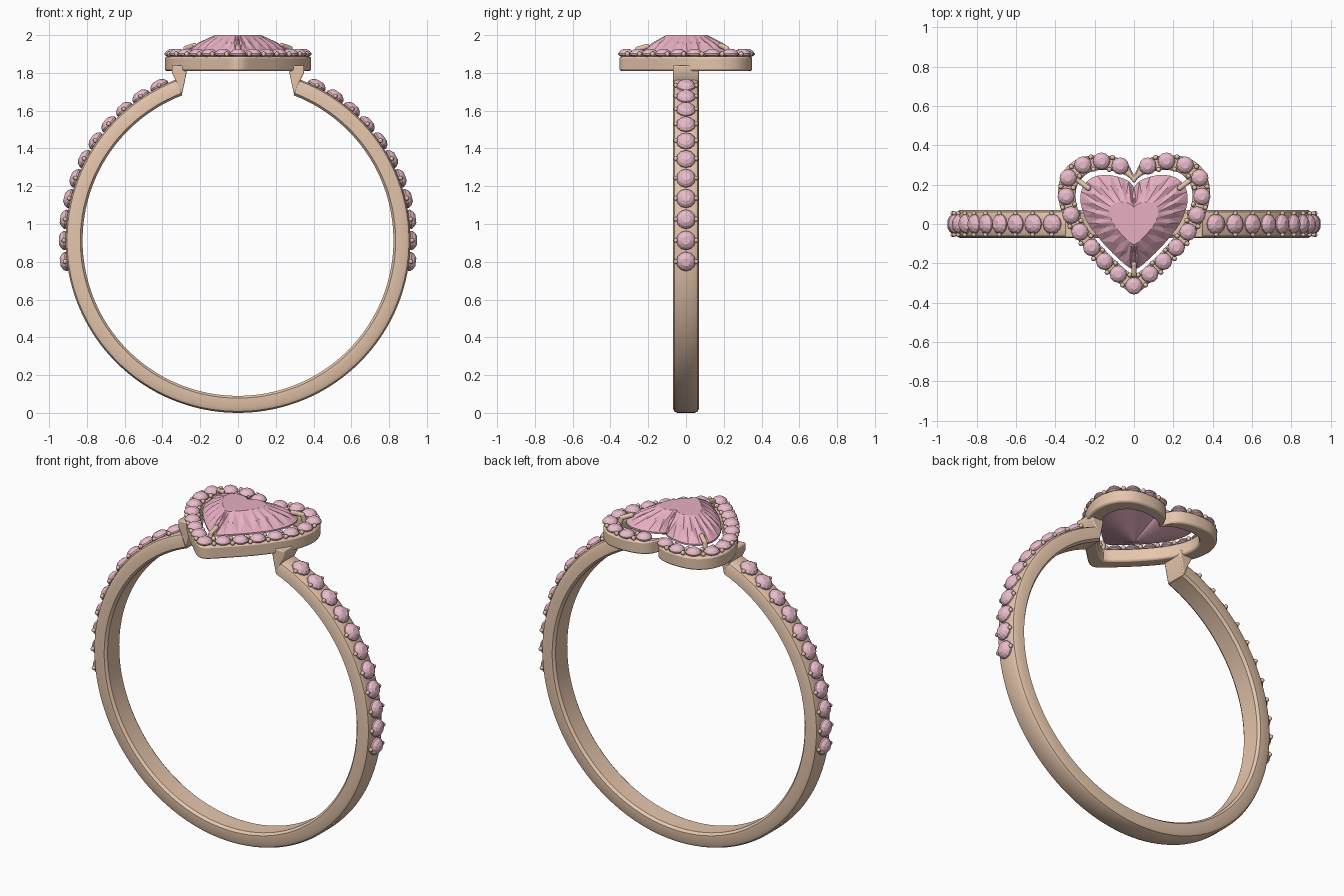
import bpy, bmesh, math
from mathutils import Vector, Matrix

if "Cube" in bpy.data.objects:
    bpy.data.objects.remove(bpy.data.objects["Cube"])

def material(name, rgb):
    m = bpy.data.materials.new(name)
    m.diffuse_color = (*rgb, 1)
    m.use_nodes = True
    m.node_tree.nodes["Principled BSDF"].inputs["Base Color"].default_value = m.diffuse_color
    return m

GOLD = material("rose_gold", (0.78, 0.56, 0.41))
PINK = material("pink_gem", (0.80, 0.43, 0.54))
PALE = material("pale_pink_gem", (0.82, 0.50, 0.60))

def finish(bm, name, mat, smooth=None, bevel=0):
    bmesh.ops.recalc_face_normals(bm, faces=bm.faces)
    me = bpy.data.meshes.new(name)
    bm.to_mesh(me)
    bm.free()
    me.materials.append(mat)
    ob = bpy.data.objects.new(name, me)
    bpy.context.collection.objects.link(ob)
    if bevel:
        b = ob.modifiers.new("bevel", 'BEVEL')
        b.width, b.segments, b.limit_method = bevel, 2, 'ANGLE'
        b.angle_limit = math.radians(50)
    if smooth:
        bpy.ops.object.select_all(action='DESELECT')
        ob.select_set(True)
        bpy.context.view_layer.objects.active = ob
        bpy.ops.object.shade_smooth_by_angle(angle=math.radians(smooth))
    return ob

def loft(bm, rings, closed=False, caps=True):
    """Skin a list of equal-length closed rings of points."""
    vs = [[bm.verts.new(p) for p in r] for r in rings]
    n = len(vs[0])
    for i in range(len(vs) if closed else len(vs) - 1):
        a, b = vs[i], vs[(i + 1) % len(vs)]
        for j in range(n):
            k = (j + 1) % n
            bm.faces.new((a[j], a[k], b[k], b[j]))
    if caps and not closed:
        bm.faces.new(vs[0])
        bm.faces.new(vs[-1])

def heart(half, steps):
    """Smooth a right-half outline (cleft to tip) and mirror it."""
    p = [Vector(q) for q in half]
    ext = [2 * p[0] - p[1]] + p + [2 * p[-1] - p[-2]]
    out = []
    for i in range(1, len(ext) - 2):
        a, b, c, d = ext[i - 1:i + 3]
        for s in range(steps):
            t = s / steps
            out.append(0.5 * (2 * b + (c - a) * t + (2 * a - 5 * b + 4 * c - d) * t * t
                              + (3 * b - a - 3 * c + d) * t ** 3))
    out.append(p[-1])
    return out + [Vector((-v.x, v.y)) for v in reversed(out[1:-1])]

def at_z(pts, z, s=1.0):
    return [(p.x * s, p.y * s, z) for p in pts]

def brilliant(bm, mtx, r):
    """Small round cut stone; local z points out, girdle at z = 0."""
    n = 12
    prof = [(0.10, -0.65), (1, -0.10), (1, 0.06), (0.78, 0.36), (0.42, 0.58)]
    loft(bm, [[mtx @ Vector((r * q * math.cos(2 * math.pi * i / n),
                             r * q * math.sin(2 * math.pi * i / n), r * h))
               for i in range(n)] for q, h in prof])

def bead(bm, pos, r):
    bmesh.ops.create_uvsphere(bm, u_segments=8, v_segments=6, radius=r,
                              matrix=Matrix.Translation(pos))

# Open ring band with rounded corners
CZ, RO, RI, W = 0.913, 0.913, 0.823, 0.07
section = [(RI, -.055), (RI + .012, -W), (RO - .025, -W), (RO - .008, -.062), (RO, -.045),
           (RO, .045), (RO - .008, .062), (RO - .025, W), (RI + .012, W), (RI, .055)]
bm = bmesh.new()
A0 = math.radians(21)
rings = []
for i in range(113):
    a = A0 + (2 * math.pi - 2 * A0) * i / 112
    rings.append([(r * math.sin(a), y, CZ + r * math.cos(a)) for r, y in section])
loft(bm, rings)
finish(bm, "ring_band", GOLD, 35)

# Shoulders joining the band to the halo
for side, name in ((1, "right_shoulder"), (-1, "left_shoulder")):
    bm = bmesh.new()
    prof = [(.297, 1.685), (.272, 1.80), (.278, 1.84), (.35, 1.84), (.35, 1.80), (.332, 1.765)]
    loft(bm, [[(side * x, y, z) for x, z in prof] for y in (-.068, .068)])
    finish(bm, name, GOLD, 30, 0.006)

# Stones and holding beads along both sides of the band
stones, beads = bmesh.new(), bmesh.new()
for side in (1, -1):
    for k in range(11):
        a = side * math.radians(27 + 7 * k)
        d = Vector((math.sin(a), 0, math.cos(a)))
        c = Vector((0, 0, CZ)) + d * 0.919
        brilliant(stones, Matrix.Translation(c) @ Matrix.Rotation(a, 4, 'Y'), 0.051)
        for y in (-.054, .054):
            bead(beads, c + Vector((0, y, 0)) + d * 0.003, 0.012)
finish(stones, "band_stones", PALE)
finish(beads, "band_beads", GOLD, 60)

# Heart-shaped halo frame
outer = heart([(0, .245), (.035, .31), (.10, .342), (.19, .35), (.28, .335), (.35, .28),
               (.383, .20), (.383, .12), (.355, .03), (.30, -.06), (.22, -.16),
               (.12, -.26), (.04, -.335), (0, -.352)], 4)
inner_half = [(0, .205), (.03, .24), (.09, .265), (.165, .275), (.235, .258), (.282, .21),
              (.297, .15), (.287, .08), (.255, .005), (.21, -.06), (.15, -.13),
              (.085, -.195), (.03, -.242), (0, -.255)]
inner = heart(inner_half, 4)
bm = bmesh.new()
loft(bm, [at_z(outer, 1.81), at_z(outer, 1.887), at_z(inner, 1.887), at_z(inner, 1.81)], closed=True)
finish(bm, "heart_halo", GOLD, 35, 0.01)

# Halo stones with beads between them
half = [(.07, .295), (.165, .32), (.26, .30), (.335, .235), (.345, .14), (.32, .045),
        (.275, -.04), (.215, -.12), (.15, -.19), (.08, -.255), (0, -.315)]
spots = half + [(-x, y) for x, y in reversed(half[:-1])]
stones, beads = bmesh.new(), bmesh.new()
for i, (x, y) in enumerate(spots):
    brilliant(stones, Matrix.Translation((x, y, 1.9)), 0.044)
    if i + 1 < len(spots):
        p, q = Vector((x, y)), Vector(spots[i + 1])
        mid, t = (p + q) / 2, (q - p).normalized()
        for s in (-.032, .032):
            bead(beads, (mid.x - t.y * s, mid.y + t.x * s, 1.9), 0.013)
finish(stones, "halo_stones", PALE)
finish(beads, "halo_beads", GOLD, 60)

# Faceted heart gem: pavilion, girdle, crown and table
gem = heart([(x * .92, y * .91) for x, y in inner_half], 2)
crown = [p * (.70 if i % 2 else .78) for i, p in enumerate(gem)]
bm = bmesh.new()
loft(bm, [at_z(gem, 1.815, .04), at_z(gem, 1.865, .6), at_z(gem, 1.9), at_z(gem, 1.91),
          at_z(crown, 1.958), at_z(gem, 2.0, .45)])
bmesh.ops.triangulate(bm, faces=bm.faces)
finish(bm, "heart_gem", PINK)

# Three claws holding the gem
bm = bmesh.new()
for path in ([(0, -.27, 1.86), (0, -.255, 1.925), (0, -.205, 1.94)],
             [(.29, .228, 1.86), (.275, .215, 1.93), (.232, .183, 1.945)],
             [(-.29, .228, 1.86), (-.275, .215, 1.93), (-.232, .183, 1.945)]):
    pts = [Vector(p) for p in path]
    for a, b in zip(pts, pts[1:]):
        m = Matrix.Translation((a + b) / 2) @ (b - a).to_track_quat('Z', 'Y').to_matrix().to_4x4()
        bmesh.ops.create_cone(bm, cap_ends=True, segments=10, radius1=.014, radius2=.014,
                              depth=(b - a).length, matrix=m)
        bead(bm, b, .0142)
finish(bm, "gem_claws", GOLD, 50)
